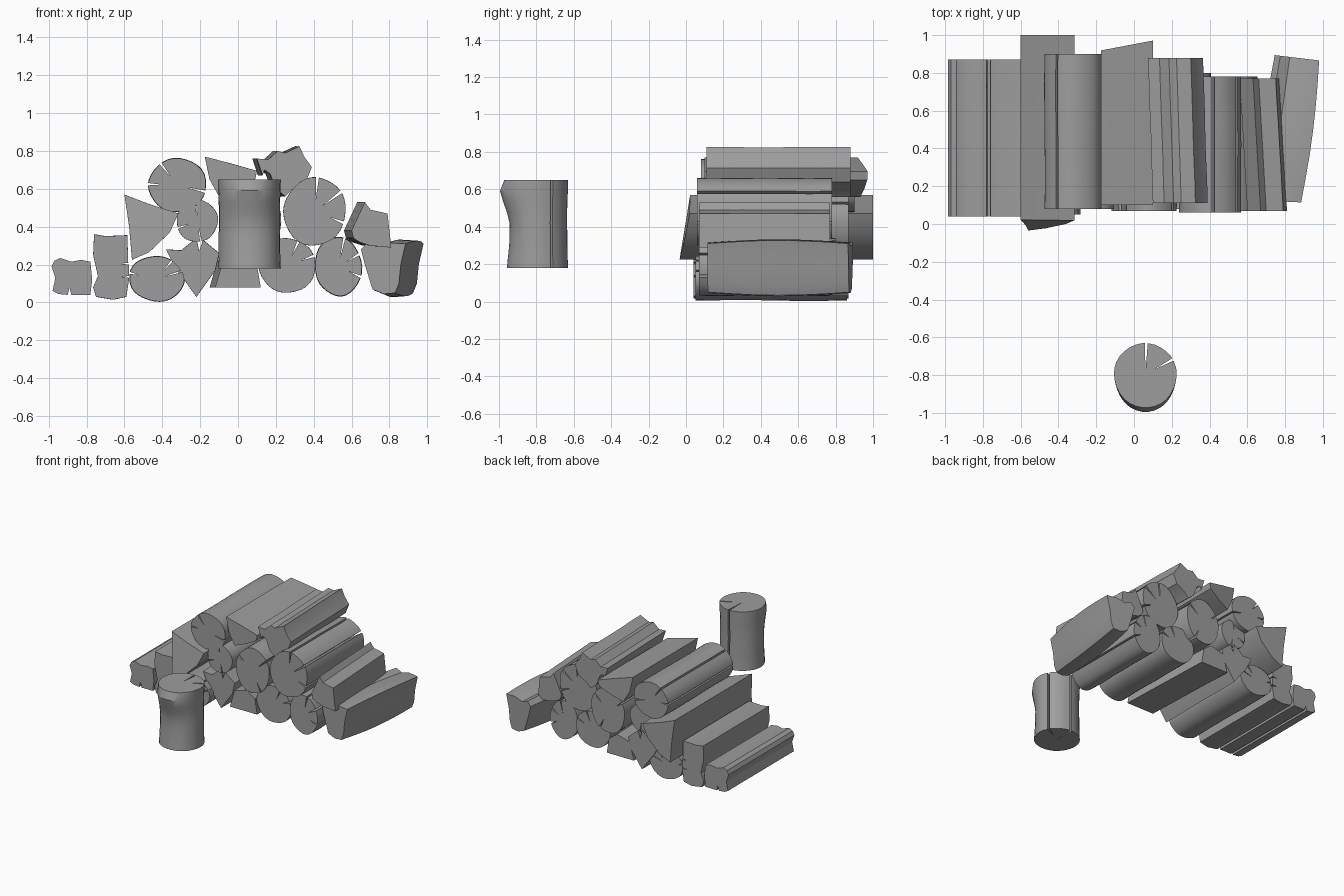
import bpy
import bmesh
import random
from math import sin, cos, radians, pi

random.seed(4)
cube = bpy.data.objects.get("Cube")
if cube:
    bpy.data.objects.remove(cube, do_unlink=True)

wood = bpy.data.materials.new("grey wood")
wood.use_nodes = True
grey = (0.34, 0.34, 0.34, 1)
wood.diffuse_color = grey
wood.node_tree.nodes["Principled BSDF"].inputs["Base Color"].default_value = grey


def round_profile(cx, cz, rx, rz, cracks=(), rough=0.025, sides=30):
    """Slightly uneven round section; each crack is (angle, depth) and cuts a V."""
    wave = [random.uniform(0, 2 * pi) for _ in range(2)]

    def radius(a):
        return 1 + rough * (sin(2 * a + wave[0]) + 0.6 * sin(5 * a + wave[1]))

    stops = []
    for i in range(sides):
        deg = 360 * i / sides
        if all(abs((deg - c + 180) % 360 - 180) > 5 for c, _ in cracks):
            stops.append((deg, 1))
    for c, depth in cracks:
        c %= 360
        stops += [(c - 2.5, 1), (c, 1 - depth), (c + 2.5, 1)]
    pts = []
    for deg, k in sorted(stops):
        a = radians(deg)
        pts.append((cx + rx * k * radius(a) * cos(a), cz + rz * k * radius(a) * sin(a)))
    return pts


def make_log(name, profile, y0, y1, dx=0, bow=0.0, front=(0, 0), back=(0, 0),
             wobble=0.02, rings=7, upright=False, bulge=None):
    """Loft a section along the log, with drift, bow, wobble and slanted ends."""
    n = len(profile)
    cx = (min(p[0] for p in profile) + max(p[0] for p in profile)) / 2
    cz = (min(p[1] for p in profile) + max(p[1] for p in profile)) / 2
    bm = bmesh.new()
    loops = []
    for r in range(rings):
        t = r / (rings - 1)
        end = r in (0, rings - 1)
        s = 1 + bow * sin(pi * t) + (0 if end else random.uniform(-wobble, wobble))
        loop = []
        for x, z in profile:
            ux, uz = x - cx, z - cz
            slant = (1 - t) * (front[0] * ux + front[1] * uz) + t * (back[0] * ux + back[1] * uz)
            px, pz = cx + ux * s + dx * t, cz + uz * s
            along = y0 + (y1 - y0) * t + slant
            if upright:
                if uz < 0:
                    pz -= bulge[r] * uz / (cz - profile_low(profile))
                loop.append(bm.verts.new((px, pz, along)))
            else:
                loop.append(bm.verts.new((px, along, pz)))
        loops.append(loop)
    for a, b in zip(loops, loops[1:]):
        for i in range(n):
            j = (i + 1) % n
            bm.faces.new((a[i], a[j], b[j], b[i]))
    bm.faces.new(loops[0])
    bm.faces.new(loops[-1])
    bmesh.ops.recalc_face_normals(bm, faces=bm.faces)
    mesh = bpy.data.meshes.new(name)
    bm.to_mesh(mesh)
    bm.free()
    mesh.materials.append(wood)
    obj = bpy.data.objects.new(name, mesh)
    bpy.context.collection.objects.link(obj)
    bpy.ops.object.select_all(action='DESELECT')
    obj.select_set(True)
    bpy.context.view_layer.objects.active = obj
    bpy.ops.object.shade_smooth_by_angle(angle=radians(30))


def profile_low(profile):
    return min(p[1] for p in profile)


# Squared billets on the right end of the pile
make_log("short_square_billet",
         [(-.98, .06), (-.95, .045), (-.9, .04), (-.89, .08), (-.88, .04), (-.78, .04), (-.77, .12),
          (-.78, .215), (-.83, .225), (-.88, .215), (-.94, .235), (-.97, .22), (-.985, .19), (-.965, .13)],
         .04, .87, wobble=.005)
make_log("tall_square_billet",
         [(-.75, .03), (-.66, .015), (-.59, .03), (-.575, .13), (-.62, .135), (-.575, .14),
          (-.575, .2), (-.62, .205), (-.58, .21), (-.585, .355), (-.7, .35), (-.76, .36),
          (-.765, .25), (-.74, .14), (-.765, .08)],
         .04, .87, wobble=.005)

# Round logs with drying cracks
rounds = [
    ("low_right_round", (-.43, .125, .145, .118, [(55, .6), (20, .75), (165, .35)]), .05, .86),
    ("upper_right_round", (-.32, .62, .155, .138, [(125, .6), (178, .45), (345, .7)]), .08, .9),
    ("small_round", (-.215, .43, .11, .108, [(95, .75), (200, .6), (280, .7)]), .08, .86),
    ("middle_round", (.08, .42, .145, .18, [(35, .6), (300, .5), (150, .4)]), .07, .87),
    ("upper_left_round", (.405, .48, .167, .177, [(85, .65), (35, .7), (340, .5)]), .06, .78),
    ("low_middle_round", (.26, .195, .147, .147, [(65, .6), (20, .5)]), .08, .8),
    ("low_left_round", (.53, .19, .122, .155, [(75, .7), (25, .6), (340, .5)]), .07, .78),
]
for name, shape, y0, y1 in rounds:
    make_log(name, round_profile(*shape), y0, y1)

# Split wedges
make_log("long_triangle_wedge",
         [(-.6, .57), (-.47, .52), (-.315, .47), (-.36, .37), (-.47, .265), (-.56, .225), (-.575, .4)],
         0, 1, front=(.05, .17), wobble=.004)
make_log("low_wedge",
         [(-.38, .28), (-.3, .275), (-.22, .34), (-.205, .27), (-.185, .33), (-.1, .26),
          (-.12, .17), (-.22, .03), (-.27, .1), (-.33, .18)],
         .1, .87, wobble=.01)
make_log("flat_bottom_wedge",
         [(-.12, .08), (.12, .08), (.1, .2), (.03, .25), (-.08, .22)],
         .07, .87, dx=-.03, wobble=.004)
make_log("top_triangle_wedge",
         [(-.175, .77), (-.04, .735), (.1, .695), (.09, .65), (0, .6), (-.1, .56), (-.15, .65)],
         .1, .945, back=(.19, 0), wobble=.004)
make_log("top_split_log",
         [(.1, .76), (.16, .755), (.21, .8), (.25, .79), (.325, .825), (.35, .77), (.39, .715),
          (.36, .64), (.29, .6), (.25, .56), (.2, .6), (.17, .68), (.14, .7), (.13, .67)],
         .11, .88, dx=-.025, wobble=.008)
make_log("left_split_wedge",
         [(.6, .38), (.67, .53), (.7, .49), (.79, .47), (.81, .29), (.7, .3), (.64, .32), (.61, .34)],
         .07, .77, dx=-.04, wobble=.01)
make_log("left_bowed_log",
         [(.65, .28), (.67, .2), (.71, .07), (.77, .045), (.83, .05), (.85, .1), (.86, .2),
          (.885, .31), (.8, .315), (.73, .295), (.68, .315)],
         .12, .88, dx=.095, bow=.13, front=(-.05, 0), back=(-.12, 0), wobble=.003)

# Chopping log standing in front
make_log("standing_log", round_profile(.06, -.795, .165, .165, [(88, .95), (28, .7)], rough=.008),
         .18, .65, bow=-.03, wobble=.005, rings=9, upright=True,
         bulge=[0, .003, .008, .01, .01, -.004, -.024, -.038, -.014])
